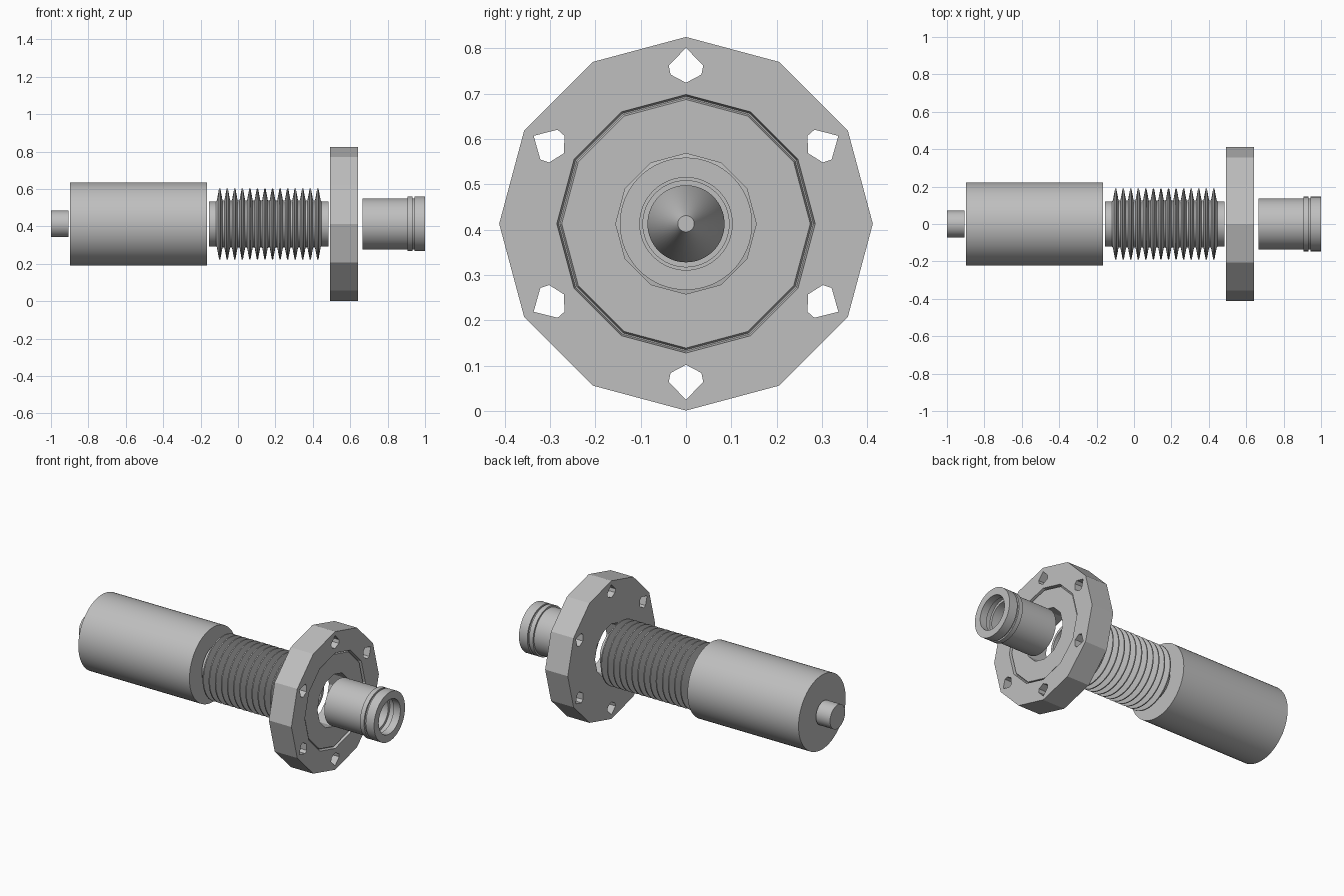
import bpy, bmesh, math

if "Cube" in bpy.data.objects:
    bpy.data.objects.remove(bpy.data.objects["Cube"])

AXIS_Z = 0.413

steel = bpy.data.materials.new("steel_grey")
steel.use_nodes = True
steel.diffuse_color = (0.52, 0.52, 0.52, 1)
steel.node_tree.nodes["Principled BSDF"].inputs["Base Color"].default_value = steel.diffuse_color


def finish(name, bm, smooth=True):
    bmesh.ops.remove_doubles(bm, verts=bm.verts, dist=1e-6)
    bmesh.ops.recalc_face_normals(bm, faces=bm.faces)
    mesh = bpy.data.meshes.new(name)
    bm.to_mesh(mesh)
    bm.free()
    mesh.materials.append(steel)
    obj = bpy.data.objects.new(name, mesh)
    obj.location.z = AXIS_Z
    bpy.context.collection.objects.link(obj)
    bpy.ops.object.select_all(action='DESELECT')
    obj.select_set(True)
    bpy.context.view_layer.objects.active = obj
    if smooth:
        bpy.ops.object.shade_smooth_by_angle(angle=math.radians(25))
    return obj


def lathe(name, profile, sides=64, smooth=True):
    """Spin a closed (x, radius) outline about the x axis."""
    bm = bmesh.new()
    rings = []
    for i in range(sides):
        a = math.tau * i / sides
        rings.append([bm.verts.new((x, r * math.sin(a), r * math.cos(a))) for x, r in profile])
    n = len(profile)
    for i in range(sides):
        p, q = rings[i], rings[(i + 1) % sides]
        for j in range(n):
            k = (j + 1) % n
            if profile[j][1] == 0 and profile[k][1] == 0:
                continue
            if profile[j][1] == 0:
                bm.faces.new((p[j], p[k], q[k]))
            elif profile[k][1] == 0:
                bm.faces.new((p[j], p[k], q[j]))
            else:
                bm.faces.new((p[j], p[k], q[k], q[j]))
    return finish(name, bm, smooth)


def solid(name, x0, x1, r):
    return lathe(name, [(x0, 0), (x0, r), (x1, r), (x1, 0)])


# Drive housing and its rear shaft
solid("rear_shaft", -1.0, -0.907, 0.071)
solid("housing", -0.898, -0.165, 0.222)

# Bellows with plain collars at both ends
FOLDS, START, END = 14, -0.118, 0.447
pitch = (END - START) / FOLDS
outline = [(-0.155, 0.102), (-0.155, 0.12), (START, 0.12)]
for i in range(FOLDS):
    x = START + i * pitch
    outline += [(x + pitch * 0.12, 0.125), (x + pitch * 0.42, 0.19),
                (x + pitch * 0.58, 0.19), (x + pitch * 0.88, 0.125)]
outline += [(END, 0.12), (0.485, 0.12), (0.485, 0.102)]
lathe("bellows", outline)

# Stem with a conical tip inside the bellows
lathe("stem", [(-0.15, 0), (-0.15, 0.098), (0.26, 0.098), (0.26, 0.085),
               (0.3, 0.085), (0.46, 0.018), (0.46, 0)])

# Twelve-sided flange with a recessed sealing ridge
flange = lathe("flange", [(0.492, 0.155), (0.492, 0.412), (0.641, 0.412), (0.641, 0.285),
                          (0.622, 0.281), (0.622, 0.278), (0.633, 0.274), (0.633, 0.155)],
               sides=12, smooth=False)

# Six bolt holes
half = [(0.388, 0), (0.349, 0.038), (0.329, 0.034), (0.311, 0)]
hole = half + [(r, -t) for r, t in half[2:0:-1]]
bm = bmesh.new()
for i in range(6):
    a = math.tau * i / 6
    s, c = math.sin(a), math.cos(a)
    ends = [[bm.verts.new((x, r * s + t * c, r * c - t * s)) for r, t in hole] for x in (0.4, 0.75)]
    for ring in ends:
        bm.faces.new(ring)
    for j in range(len(hole)):
        k = (j + 1) % len(hole)
        bm.faces.new((ends[0][j], ends[0][k], ends[1][k], ends[1][j]))
cutter = finish("bolt_hole_cutter", bm, smooth=False)
cutter.hide_render = True
mod = flange.modifiers.new("bolt_holes", 'BOOLEAN')
mod.operation = 'DIFFERENCE'
mod.solver = 'EXACT'
mod.object = cutter
bpy.context.view_layer.objects.active = flange
bpy.ops.object.modifier_apply(modifier=mod.name)
bpy.data.objects.remove(cutter)

# Hollow end fitting with two raised rims and a stepped bore
lathe("end_fitting", [(0.665, 0.095), (0.665, 0.136), (0.907, 0.136), (0.907, 0.146),
                      (0.934, 0.146), (0.934, 0.136), (0.945, 0.136), (0.945, 0.146),
                      (1.0, 0.146), (1.0, 0.102), (0.955, 0.102), (0.955, 0.11),
                      (0.925, 0.11), (0.925, 0.095)])
